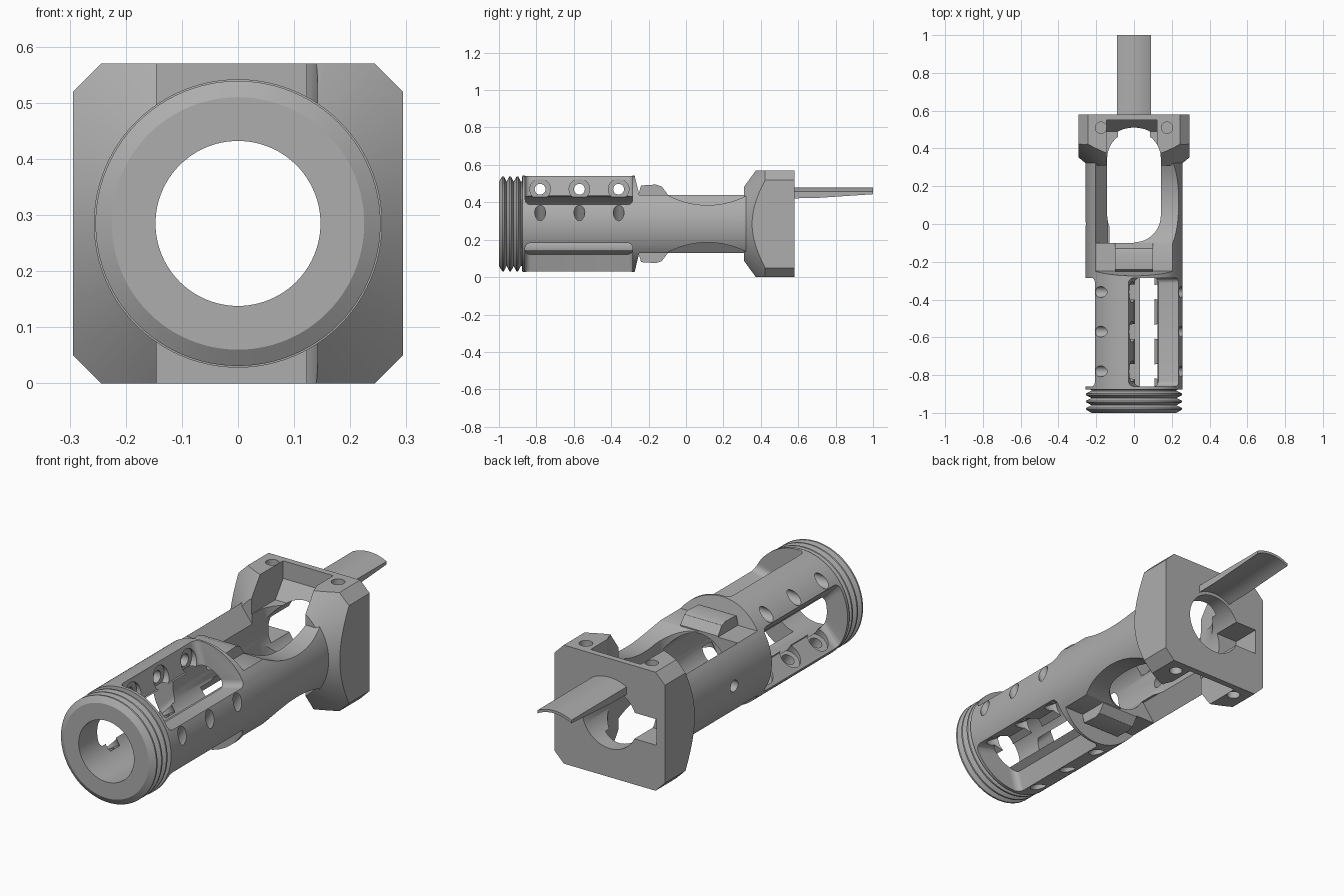
import bpy, bmesh
from math import sin, cos, pi, radians
from mathutils import Matrix

if "Cube" in bpy.data.objects:
    bpy.data.objects.remove(bpy.data.objects["Cube"])

AXIS_Z = 0.285      # height of the tube axis; parts are built around it
BORE = 0.147
TUBE = 0.257

metal = bpy.data.materials.new("grey metal")
metal.use_nodes = True
grey = (0.42, 0.42, 0.42, 1)
metal.diffuse_color = grey
metal.node_tree.nodes["Principled BSDF"].inputs["Base Color"].default_value = grey


def loft(name, loops, round_ends=0, turn=0):
    """Closed solid through matching loops of points."""
    bm = bmesh.new()
    rings = [[bm.verts.new(p) for p in loop] for loop in loops]
    n = len(rings[0])
    for a, b in zip(rings, rings[1:]):
        for i in range(n):
            j = (i + 1) % n
            bm.faces.new((a[i], a[j], b[j], b[i]))
    bm.faces.new(rings[0])
    bm.faces.new(rings[-1])
    bmesh.ops.recalc_face_normals(bm, faces=bm.faces)
    if round_ends:
        # round the sloping edges at both ends of a pocket
        edges = [e for e in bm.edges
                 if abs(e.verts[0].co.x - e.verts[1].co.x) > 0.01]
        bmesh.ops.bevel(bm, geom=edges, offset=round_ends, segments=5,
                        profile=0.5, affect='EDGES')
    bm.transform(Matrix.Rotation(-radians(turn), 4, 'Y'))
    mesh = bpy.data.meshes.new(name)
    bm.to_mesh(mesh)
    bm.free()
    obj = bpy.data.objects.new(name, mesh)
    bpy.context.collection.objects.link(obj)
    return obj


def prism(name, pts, axis, lo, hi, **kw):
    """Extrude a 2D outline along one axis."""
    place = {'x': lambda p, d: (d, p[0], p[1]),
             'y': lambda p, d: (p[0], d, p[1]),
             'z': lambda p, d: (p[0], p[1], d)}[axis]
    return loft(name, [[place(p, d) for p in pts] for d in (lo, hi)], **kw)


def circle(r, n, u=0, v=0):
    return [(u + r * cos(2 * pi * i / n), v + r * sin(2 * pi * i / n))
            for i in range(n)]


def lathe(name, profile, n=96):
    return loft(name, [[(x, y, z) for x, z in circle(r, n)] for y, r in profile])


def combine(target, other, operation='DIFFERENCE'):
    """Apply a boolean and discard the second solid."""
    mod = target.modifiers.new("cut", 'BOOLEAN')
    mod.operation = operation
    mod.solver = 'EXACT'
    mod.object = other
    graph = bpy.context.evaluated_depsgraph_get()
    mesh = bpy.data.meshes.new_from_object(target.evaluated_get(graph))
    target.modifiers.clear()
    target.data = mesh
    bpy.data.objects.remove(other)


# Tube with a threaded front end
profile = [(-1, 0.225)]
for k in range(3):
    y = -0.978 + k * 0.038
    profile += [(y - 0.004, 0.254), (y + 0.004, 0.254), (y + 0.019, 0.225)]
profile += [(-0.878, 0.225), (-0.875, TUBE), (0.45, TUBE)]
body = lathe("tube_body", profile)

# Three pockets around the front half, each with a row of angled holes
for turn, floor, half in ((60, 0.13, 0.075), (180, 0.13, 0.075), (300, 0.14, 0.085)):
    combine(body, prism("pocket", [(floor, -half), (0.32, -0.27), (0.32, 0.27), (floor, half)],
                        'y', -0.86, -0.285, round_ends=0.03, turn=turn))
    for y in (-0.78, -0.57, -0.36):
        combine(body, prism("hole", circle(0.029, 24, y, 0.185), 'x', -0.4, 0.02,
                            turn=turn - 60))
        combine(body, prism("counterbore", circle(0.055, 32, y, 0.185), 'x', -0.032, 0.04,
                            turn=turn - 60))

# Side hole
combine(body, prism("side_hole", circle(0.028, 24, 0.0, 0.0), 'x', -0.4, -0.1))

# Open middle: flat relief, sloped wall, curved saddle and ramp, above and below
for s in (1, -1):
    def flip(pts):
        return [(a, s * b) for a, b in pts]
    combine(body, prism("relief", flip([(-0.285, 0.3), (-0.25, 0.155),
                                        (0.33, 0.155), (0.33, 0.3)]), 'x', -0.4, 0.4))
    combine(body, prism("slope", flip([(-0.212, 0.165), (-0.14, 0.07),
                                       (0, 0.07), (0, 0.165)]), 'y', -0.1, 0.33))
    arc = [(0.115 + 0.45 * sin(a), 0.55 - 0.45 * cos(a))
           for a in (radians(-30 + 2.5 * i) for i in range(25))]
    combine(body, prism("saddle", flip(arc), 'x', 0.0, 0.4))
    combine(body, prism("ramp", flip([(-0.27, 0.1), (-0.24, 0.205), (-0.16, 0.21),
                                      (-0.13, 0.2), (-0.1, 0.16), (-0.1, 0.1)]),
                        'x', -0.1, 0.1), 'UNION')

# Square rear block with clipped corners and a conical front
w, h, c = 0.294, AXIS_Z, 0.05
outline = [(w, h - c), (w - c, h), (c - w, h), (-w, h - c),
           (-w, c - h), (c - w, -h), (w - c, -h), (w, c - h)]
block = prism("rear_block", outline, 'y', 0.29, 0.58)
combine(block, lathe("cone", [(0.31, 0.243), (0.46, 0.419), (0.7, 0.419)]), 'INTERSECT')
combine(body, block, 'UNION')

# Long vertical opening with round ends
r = 0.142
stadium = [(r * cos(a), (0.348 if i < 25 else 0.045) + r * sin(a))
           for i, a in ((i, pi * (i if i < 25 else i - 1) / 24) for i in range(50))]
combine(body, prism("opening", stadium, 'z', -0.4, 0.4))

# Slots running back into the block, and its blind screw holes
for s in (1, -1):
    slot = [(0.3, 0.12), (0.49, 0.12), (0.55, 0.2), (0.55, 0.32), (0.3, 0.32)]
    combine(body, prism("slot", [(y, s * z) for y, z in slot], 'x', -0.145, 0.122))
    for x in (-0.175, 0.175):
        combine(body, prism("screw_hole", circle(0.03, 24, x, 0.51), 'z', s * 0.12, s * 0.4))

# Rear side notch and the through bore
combine(body, prism("notch", [(-0.25, -0.065), (-0.08, -0.065), (-0.08, 0.06), (-0.25, 0.06)],
                    'y', 0.44, 0.7))
combine(body, lathe("bore", [(-1.1, BORE), (0.7, BORE)]))

# Curved tongue at the back, thinning to the tip
def tongue_section(y, inner, outer=0.195, half=0.09, n=12):
    xs = [-half + 2 * half * i / n for i in range(n + 1)]
    top = [(x, y, (outer ** 2 - x * x) ** 0.5) for x in xs]
    low = [(x, y, (inner ** 2 - x * x) ** 0.5) for x in reversed(xs)]
    return top + low


tongue = loft("rear_tongue", [tongue_section(0.56, 0.163), tongue_section(0.7, 0.165),
                              tongue_section(1.0, 0.182)])

# Finish: material, height and shading
for obj in (body, tongue):
    obj.data.transform(Matrix.Translation((0, 0, AXIS_Z)))
    obj.data.materials.clear()
    obj.data.materials.append(metal)
    for poly in obj.data.polygons:
        poly.material_index = 0
    bpy.ops.object.select_all(action='DESELECT')
    obj.select_set(True)
    bpy.context.view_layer.objects.active = obj
    bpy.ops.object.shade_smooth_by_angle(angle=radians(30))
